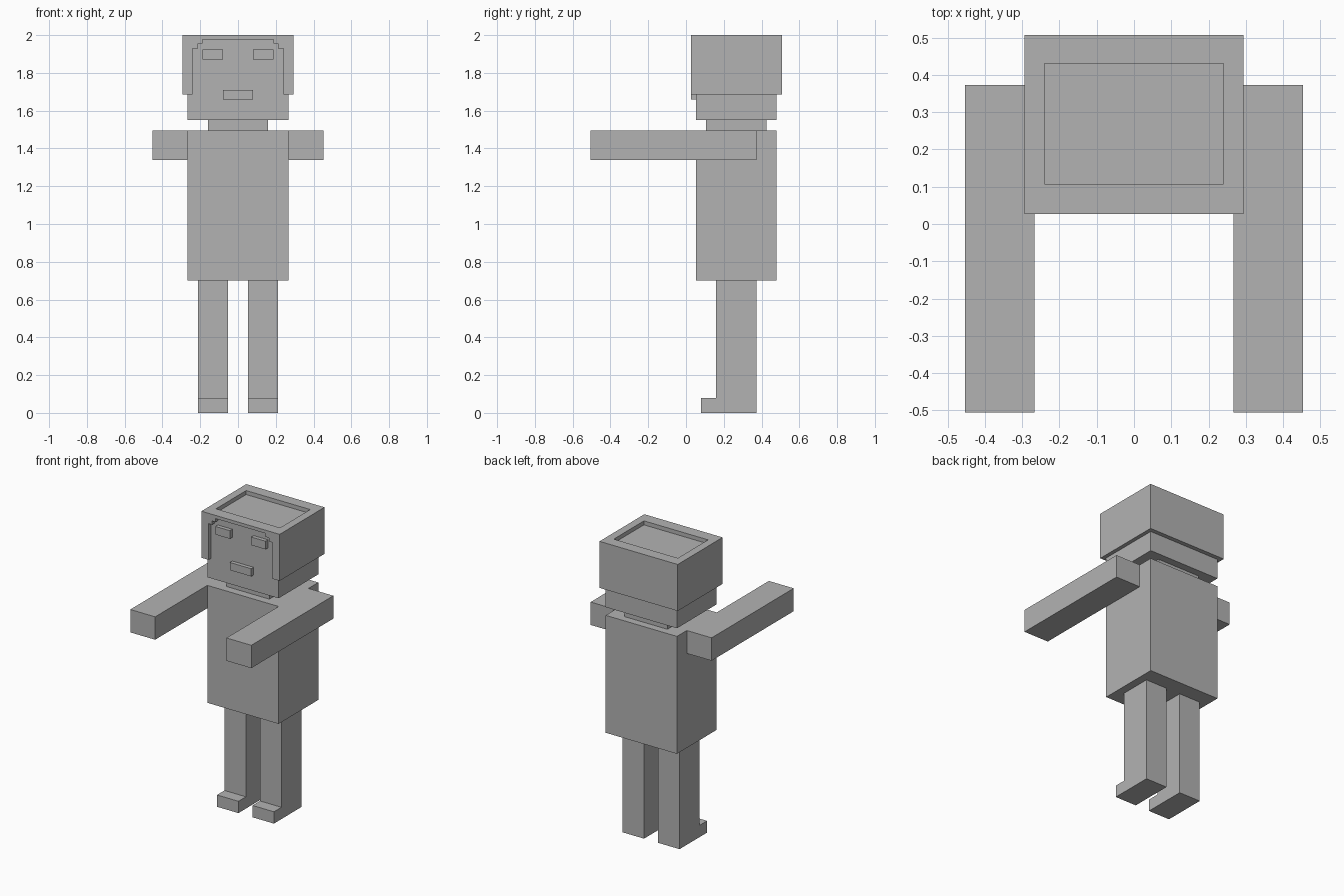
import bpy, bmesh
from mathutils import Vector

cube = bpy.data.objects.get("Cube")
if cube:
    bpy.data.objects.remove(cube, do_unlink=True)

grey = bpy.data.materials.new("plain grey")
grey.use_nodes = True
colour = (0.45, 0.45, 0.45, 1)
grey.diffuse_color = colour
grey.node_tree.nodes["Principled BSDF"].inputs["Base Color"].default_value = colour


def finish(name, bm):
    bmesh.ops.recalc_face_normals(bm, faces=bm.faces)
    mesh = bpy.data.meshes.new(name)
    bm.to_mesh(mesh)
    bm.free()
    mesh.materials.append(grey)
    obj = bpy.data.objects.new(name, mesh)
    bpy.context.collection.objects.link(obj)
    return obj


def box_mesh(x, y, z):
    bm = bmesh.new()
    bmesh.ops.create_cube(bm, size=1)
    for v in bm.verts:
        v.co = [a if c < 0 else b for c, (a, b) in zip(v.co, (x, y, z))]
    return bm


def box(name, x, y, z):
    return finish(name, box_mesh(x, y, z))


def prism(name, points, offset):
    """Extrude a closed outline of 3D points along an offset."""
    bm = bmesh.new()
    face = bm.faces.new([bm.verts.new(p) for p in points])
    new = bmesh.ops.extrude_face_region(bm, geom=[face])["geom"]
    moved = [g for g in new if isinstance(g, bmesh.types.BMVert)]
    bmesh.ops.translate(bm, verts=moved, vec=Vector(offset))
    return finish(name, bm)


# Torso, neck and head
box("torso", (-0.267, 0.267), (0.053, 0.478), (0.70, 1.495))
box("neck", (-0.16, 0.16), (0.107, 0.427), (1.495, 1.55))
box("head", (-0.267, 0.267), (0.053, 0.478), (1.55, 1.97))

# Arms and legs on both sides
leg_profile = [(0.08, 0), (0.373, 0), (0.373, 0.70), (0.16, 0.70),
               (0.16, 0.08), (0.08, 0.08)]
for side, s in (("left", 1), ("right", -1)):
    box(side + "_arm", sorted((s * 0.267, s * 0.453)),
        (-0.505, 0.373), (1.34, 1.495))
    prism(side + "_leg", [(s * 0.053, y, z) for y, z in leg_profile],
          (s * 0.16, 0, 0))
    box(side + "_eye", sorted((s * 0.08, s * 0.187)),
        (0.027, 0.06), (1.87, 1.925))

# Mouth
box("mouth", (-0.08, 0.08), (0.027, 0.06), (1.658, 1.71))

# Hair cap with a shallow recess in the top
bm = box_mesh((-0.293, 0.293), (0.027, 0.507), (1.685, 2.0))
bm.normal_update()
top = max(bm.faces, key=lambda f: f.calc_center_median().z)
bmesh.ops.inset_individual(bm, faces=[top], thickness=0.05)
for v in top.verts:
    v.co.x = 0.24 if v.co.x > 0 else -0.24
    v.co.y = 0.43 if v.co.y > 0.267 else 0.107
floor = bmesh.ops.extrude_discrete_faces(bm, faces=[top])["faces"][0]
bmesh.ops.translate(bm, verts=floor.verts, vec=(0, 0, -0.027))
hair = finish("hair", bm)

# Stepped face opening cut through the front of the hair
half = [(0.24, 1.6), (0.24, 1.93), (0.213, 1.93), (0.213, 1.955),
        (0.187, 1.955), (0.187, 1.978)]
outline = half + [(-x, z) for x, z in reversed(half)]
cutter = prism("face_opening_cutter", [(x, 0, z) for x, z in outline],
               (0, 0.06, 0))
cutter.hide_render = True
cut = hair.modifiers.new("face opening", 'BOOLEAN')
cut.operation = 'DIFFERENCE'
cut.solver = 'EXACT'
cut.object = cutter
bpy.context.view_layer.objects.active = hair
bpy.ops.object.modifier_apply(modifier=cut.name)
bpy.data.objects.remove(cutter, do_unlink=True)
